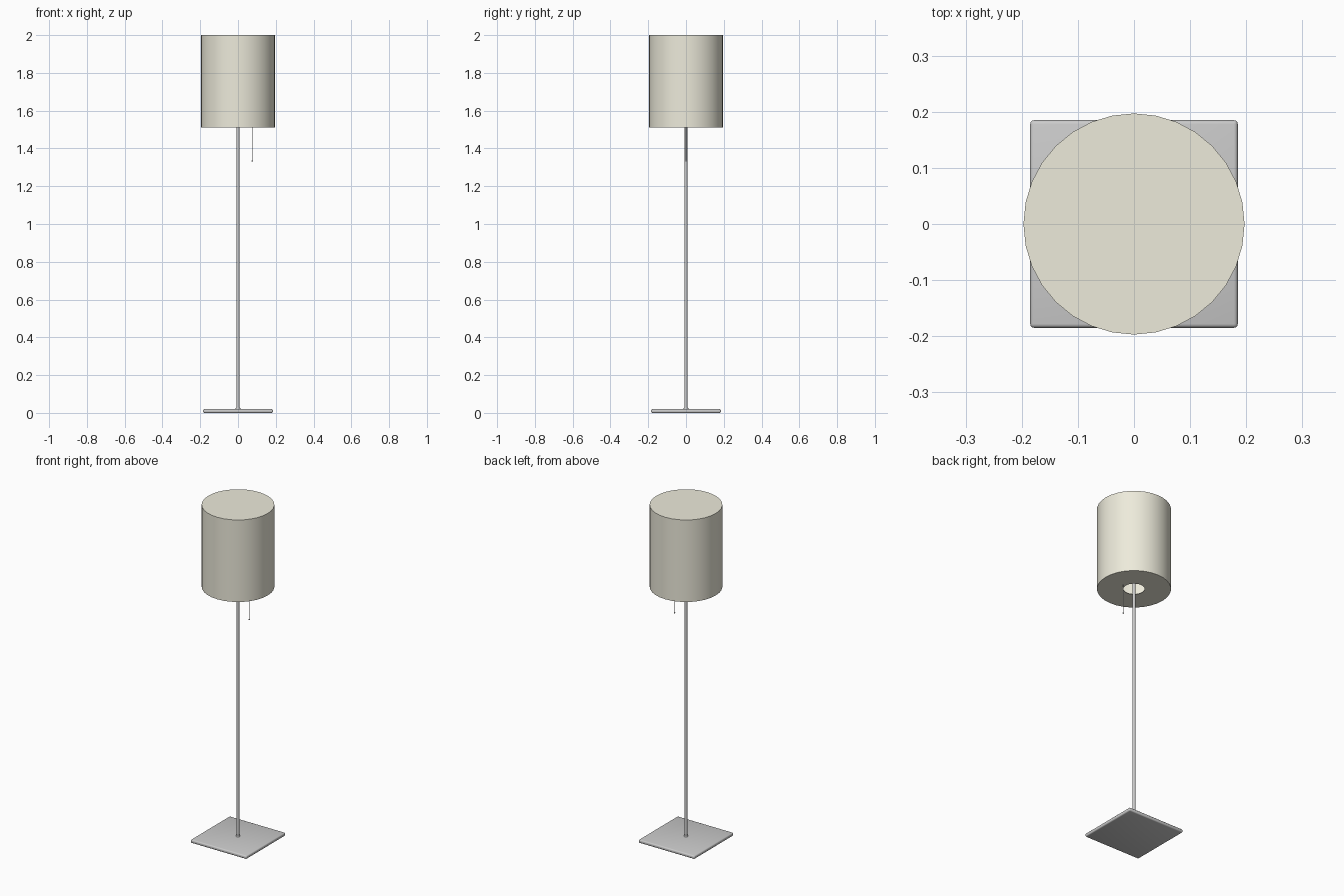
import bpy, bmesh, math

if "Cube" in bpy.data.objects:
    bpy.data.objects.remove(bpy.data.objects["Cube"])


def finish(name, bm, material=None):
    bmesh.ops.recalc_face_normals(bm, faces=bm.faces[:])
    mesh = bpy.data.meshes.new(name)
    bm.to_mesh(mesh)
    bm.free()
    obj = bpy.data.objects.new(name, mesh)
    bpy.context.collection.objects.link(obj)
    if material:
        mesh.materials.append(material)
    bpy.ops.object.select_all(action='DESELECT')
    obj.select_set(True)
    bpy.context.view_layer.objects.active = obj
    bpy.ops.object.shade_smooth_by_angle(angle=math.radians(35))
    return obj


def lathe(name, profile, sides, x=0.0, material=None):
    """Spin (radius, z) points around a vertical axis at x."""
    bm = bmesh.new()
    verts = [bm.verts.new((r, 0, z)) for r, z in profile]
    edges = [bm.edges.new(pair) for pair in zip(verts, verts[1:])]
    bmesh.ops.spin(bm, geom=verts + edges, cent=(0, 0, 0), axis=(0, 0, 1),
                   angle=math.tau, steps=sides, use_duplicate=False)
    bmesh.ops.remove_doubles(bm, verts=bm.verts[:], dist=1e-5)
    bmesh.ops.translate(bm, vec=(x, 0, 0), verts=bm.verts[:])
    return finish(name, bm, material)


cream = bpy.data.materials.new("cream_fabric")
cream.diffuse_color = (0.85, 0.83, 0.71, 1)
cream.use_nodes = True
cream.node_tree.nodes["Principled BSDF"].inputs["Base Color"].default_value = cream.diffuse_color

# Square base plate with rounded edges
bm = bmesh.new()
bmesh.ops.create_cube(bm, size=1)
bmesh.ops.scale(bm, vec=(0.37, 0.37, 0.02), verts=bm.verts[:])
bmesh.ops.translate(bm, vec=(0, 0, 0.01), verts=bm.verts[:])
bmesh.ops.bevel(bm, geom=bm.edges[:], offset=0.007, segments=3,
                profile=0.5, affect='EDGES')
finish("base_plate", bm)

# Pole and its collar
lathe("pole", [(0, 0.015), (0.008, 0.015), (0.008, 1.997), (0, 1.997)], 16)
lathe("pole_collar", [(0, 0.015), (0.012, 0.015), (0.012, 0.025),
                      (0.010, 0.028), (0, 0.028)], 16)

# Hollow drum shade: closed top, underside with a central opening
R, HOLE, T = 0.197, 0.057, 0.003
lathe("lamp_shade", [(0, 2.0), (R, 2.0), (R, 1.51), (HOLE, 1.51),
                     (HOLE, 1.51 + T), (R - T, 1.51 + T),
                     (R - T, 2.0 - T), (0, 2.0 - T)], 32, material=cream)

# Pull cord with a small bead
lathe("pull_cord", [(0, 1.335), (0.0015, 1.335), (0.0015, 1.512),
                    (0, 1.512)], 8, x=0.075)
bead = [(0.004 * math.sin(a), 1.334 - 0.004 * math.cos(a))
        for a in (math.pi * i / 8 for i in range(9))]
lathe("pull_bead", bead, 12, x=0.075)
